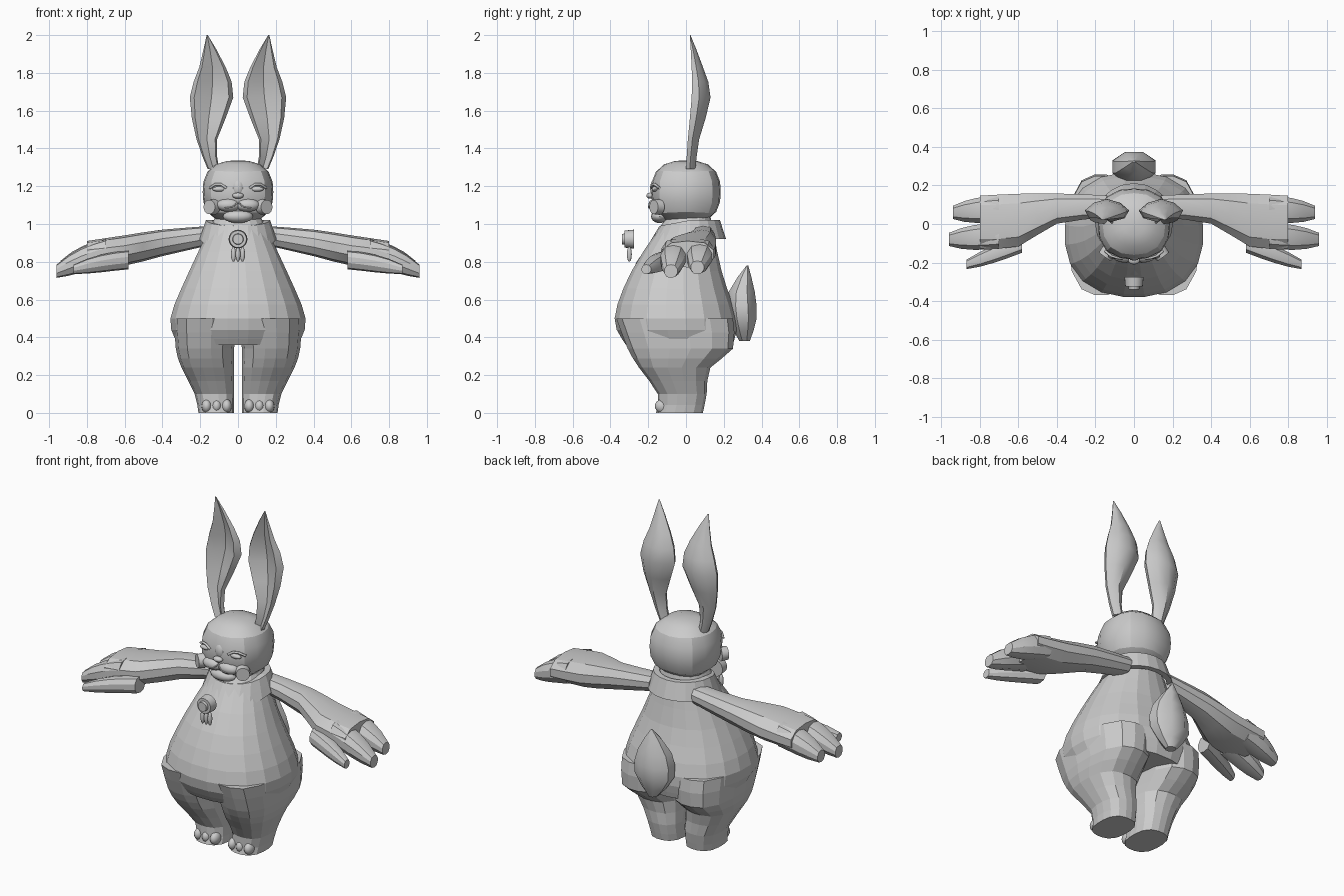
import bpy, bmesh, math
from mathutils import Vector

default_cube = bpy.data.objects.get("Cube")
if default_cube:
    bpy.data.objects.remove(default_cube, do_unlink=True)

grey = bpy.data.materials.new("plain_grey")
grey.use_nodes = True
grey.diffuse_color = (.6, .6, .6, 1)
grey.node_tree.nodes["Principled BSDF"].inputs["Base Color"].default_value = grey.diffuse_color


def finish(name, bm, smooth_angle=None):
    """Turn a bmesh into a named, coloured object."""
    bmesh.ops.recalc_face_normals(bm, faces=bm.faces)
    mesh = bpy.data.meshes.new(name)
    bm.to_mesh(mesh)
    bm.free()
    mesh.materials.append(grey)
    obj = bpy.data.objects.new(name, mesh)
    bpy.context.collection.objects.link(obj)
    if smooth_angle:
        bpy.ops.object.select_all(action='DESELECT')
        obj.select_set(True)
        bpy.context.view_layer.objects.active = obj
        bpy.ops.object.shade_smooth_by_angle(angle=math.radians(smooth_angle))


def loft(name, rings, smooth_angle=None, capped=True):
    """Skin a list of equal-length point rings."""
    bm = bmesh.new()
    rows = [[bm.verts.new(point) for point in ring] for ring in rings]
    for lower, upper in zip(rows, rows[1:]):
        for i in range(len(lower)):
            bm.faces.new((lower[i - 1], lower[i], upper[i], upper[i - 1]))
    if capped:
        bm.faces.new(rows[0])
        bm.faces.new(rows[-1])
    finish(name, bm, smooth_angle)


def flow(keys, steps=2):
    """Smoothly interpolate a short list of section sizes."""
    keys = [Vector(key) for key in keys]
    last = len(keys) - 1
    slopes = [(keys[min(i + 1, last)] - keys[max(i - 1, 0)]) / 2 for i in range(last + 1)]
    result = []
    for i in range(last):
        for step in range(steps):
            t = step / steps
            ease = t * t * (3 - 2 * t)
            result.append(keys[i].lerp(keys[i + 1], ease)
                          + slopes[i] * t * (1 - t) ** 2
                          - slopes[i + 1] * t * t * (1 - t))
    return result + [keys[last]]


def oval(count, power):
    """Unit superellipse outline."""
    points = []
    for i in range(count):
        angle = math.tau * (i + .5) / count
        c, s = math.cos(angle), math.sin(angle)
        size = (abs(c) ** power + abs(s) ** power) ** (-1 / power)
        points.append((c * size, s * size))
    return points


def level(z, left, right, front, back, count, power):
    """Horizontal section between four limits."""
    return [((left + right + u * (right - left)) / 2,
             (front + back + v * (back - front)) / 2, z) for u, v in oval(count, power)]


def limb_section(side, x, y, z, depth, height):
    """Section across an arm or finger."""
    return [(side * x, y + u * depth, z + v * height) for u, v in oval(10, 2.5)]


def blob(name, centre, size, power=2, smooth_angle=35):
    """Rounded or boxy ball."""
    bm = bmesh.new()
    bmesh.ops.create_uvsphere(bm, u_segments=16, v_segments=10, radius=1)
    for vert in bm.verts:
        norm = sum(abs(c) ** power for c in vert.co) ** (1 / power)
        vert.co = Vector(centre) + vert.co / norm * Vector(size)
    finish(name, bm, smooth_angle)


def disc(name, centre, direction, radius, depth):
    bm = bmesh.new()
    bmesh.ops.create_cone(bm, cap_ends=True, segments=20, depth=depth,
                          radius1=radius, radius2=radius * .9)
    turn = Vector(direction).to_track_quat('Z', 'Y')
    for vert in bm.verts:
        vert.co = turn @ vert.co + Vector(centre)
    finish(name, bm, 40)


def cord(name, points, radius):
    """Thin crease on the face."""
    curve = bpy.data.curves.new(name, 'CURVE')
    curve.dimensions = '3D'
    curve.bevel_depth = radius
    curve.bevel_resolution = 1
    spline = curve.splines.new('POLY')
    spline.points.add(len(points) - 1)
    for target, point in zip(spline.points, points):
        target.co = (*point, 1)
    curve.materials.append(grey)
    bpy.context.collection.objects.link(bpy.data.objects.new(name, curve))


# Torso sections: height, half width, front, back
torso = [(.36, .32, -.32, .25), (.5, .36, -.38, .27), (.75, .26, -.29, .19), (1.04, .12, -.1, .13)]
loft("torso", [level(z, -w, w, front, back, 20, 2.3) for z, w, front, back in flow(torso, 3)])

# Collar: a band that dips to a point in front
collar = []
for drop, spread in ((0, .8), (0, 1), (.5, 1.1), (1, 1.2), (1, 1)):
    ring = []
    for i in range(20):
        angle = math.tau * i / 20
        front = max(0, -math.sin(angle))
        reach = .16 + .08 * front * drop
        ring.append((.17 * spread * math.cos(angle), .02 + reach * spread * math.sin(angle),
                     1.02 - .03 * front - drop * (.1 + .1 * front ** 3)))
    collar.append(ring)
loft("collar", collar, capped=False)

# Brooch and tassel, standing off the chest
disc("brooch", (0, -.3, .92), (0, -1, 0), .05, .05)
disc("brooch_boss", (0, -.33, .92), (0, -1, 0), .03, .02)
for offset in (-1, 0, 1):
    blob("tassel_strand", (offset * .024, -.3, .84), (.013, .013, .04))

# Head
blob("head", (0, 0, 1.17), (.187, .184, .167), 2.6, 25)
blob("nose", (0, -.19, 1.15), (.03, .02, .016))
blob("nose_bridge", (0, -.16, 1.19), (.035, .03, .05))
blob("chin", (0, -.14, 1.04), (.08, .045, .035))

# Tail sections: height, half width, front, back
tail = [(.38, .03, .28, .34), (.5, .12, .22, .38), (.64, .1, .22, .37), (.78, .005, .32, .33)]
loft("tail", [level(z, -w, w, front, back, 8, 2) for z, w, front, back in flow(tail)], 40)

# Ear sections: height, middle, half width, front, depth
ear = [(1.29, .13, .03, 0, .05), (1.45, .165, .055, .01, .06), (1.67, .14, .115, .03, .1),
       (1.83, .135, .07, .03, .06), (2, .163, .003, .02, .004)]
# Ear outline as fractions of half width and depth, hollow in front
ear_outline = [(1, .4), (.6, .8), (0, 1), (-.6, .8), (-1, .4), (-.8, 0), (0, .5), (.8, 0)]

# Leg sections: height, inner, outer, front, back
leg = [(0, .02, .21, -.16, .09), (.1, .02, .23, -.15, .11), (.24, .02, .3, -.25, .13),
       (.34, .02, .33, -.31, .25), (.5, 0, .34, -.37, .25)]

# Arm sections: reach, y, height, half depth, half height
arm = [(.14, .09, .94, .06, .05), (.4, .08, .9, .08, .07), (.6, .02, .86, .14, .08),
       (.8, .01, .84, .14, .07)]

# Fingers: knuckle, tip, thickness
fingers = {"back_finger": ((.7, .08, .85), (.94, .06, .77), .07),
           "front_finger": ((.7, -.06, .85), (.96, -.08, .75), .07),
           "thumb": ((.58, -.1, .81), (.87, -.21, .76), .05)}

for side, tag in ((1, "left_"), (-1, "right_")):
    loft(tag + "ear", [[(side * (middle + u * half), front + v * depth, z) for u, v in ear_outline]
                       for z, middle, half, front, depth in flow(ear)], 35)
    loft(tag + "leg", [[(side * x, y, height) for x, y, height in level(*section, 16, 2.7)]
                       for section in flow(leg)])
    loft(tag + "arm", [limb_section(side, *section) for section in flow(arm)], 30)

    # Fingers droop and taper toward the tip
    for part, (knuckle, tip, thickness) in fingers.items():
        rings = []
        for i in range(5):
            t = i / 4
            x, y, z = Vector(knuckle).lerp(Vector(tip), t)
            radius = thickness * (1 - t ** 3 / 2)
            rings.append(limb_section(side, x, y, z + t * (1 - t) * thickness / 2, radius, radius))
        loft(tag + part, rings, 30)

    # Toes
    for i in range(3):
        blob(tag + "toe", (side * (.06 + i * .053), -.125, .036), (.027, .04, .036))

    # Face
    blob(tag + "muzzle", (side * .05, -.16, 1.1), (.065, .04, .035))
    disc(tag + "cheek_spot", (side * .14, -.155, 1.09), (side * .6, -.8, 0), .042, .04)
    blob(tag + "eye", (side * .1, -.165, 1.185), (.036, .016, .014))
    cord(tag + "brow", [(side * .06, -.18, 1.19), (side * .09, -.175, 1.21),
                        (side * .12, -.165, 1.21), (side * .15, -.14, 1.19)], .007)
    cord(tag + "mouth", [(0, -.19, 1.115), (side * .03, -.198, 1.09),
                         (side * .06, -.196, 1.085), (side * .09, -.185, 1.1)], .004)
